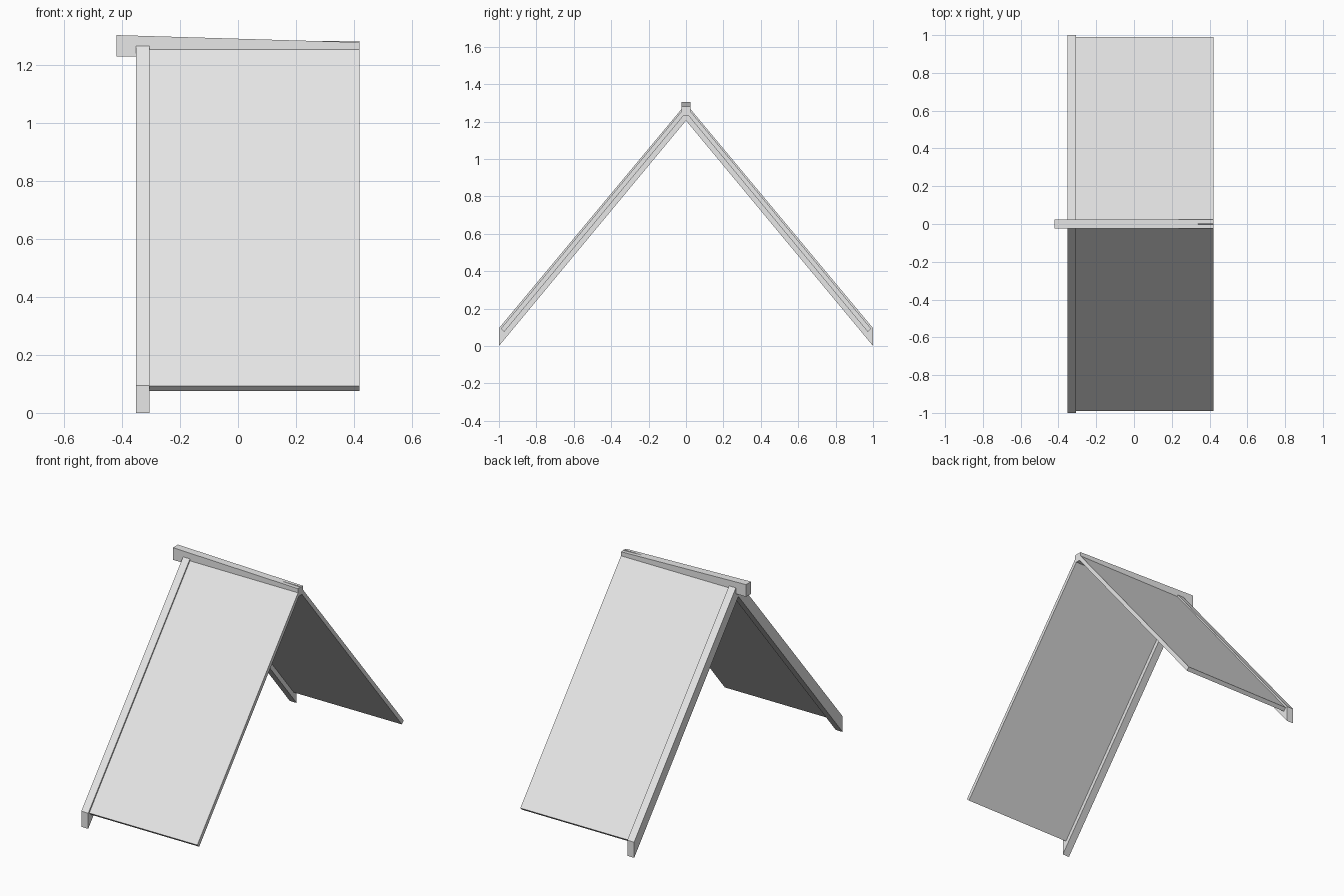
import bpy

cube = bpy.data.objects.get("Cube")
if cube:
    bpy.data.objects.remove(cube, do_unlink=True)

grey = bpy.data.materials.new("light grey")
grey.use_nodes = True
grey.diffuse_color = (0.8, 0.8, 0.8, 1)
grey.node_tree.nodes["Principled BSDF"].inputs["Base Color"].default_value = (0.8, 0.8, 0.8, 1)


def prism(name, near, far):
    """Solid between two matching outlines."""
    n = len(near)
    faces = [tuple(range(n))[::-1], tuple(range(n, 2 * n))]
    faces += [(i, (i + 1) % n, n + (i + 1) % n, n + i) for i in range(n)]
    mesh = bpy.data.meshes.new(name)
    mesh.from_pydata(near + far, [], faces)
    mesh.materials.append(grey)
    obj = bpy.data.objects.new(name, mesh)
    bpy.context.collection.objects.link(obj)
    # Consistent outward normals
    bpy.context.view_layer.objects.active = obj
    obj.select_set(True)
    bpy.ops.object.mode_set(mode='EDIT')
    bpy.ops.mesh.select_all(action='SELECT')
    bpy.ops.mesh.normals_make_consistent(inside=False)
    bpy.ops.object.mode_set(mode='OBJECT')
    obj.select_set(False)


def along_x(name, outline, x0, x1):
    prism(name, [(x0, y, z) for y, z in outline], [(x1, y, z) for y, z in outline])


# Gable board: one chevron with upright cut feet
along_x("gable_board",
        [(-1, 0), (-1, 0.095), (0, 1.295), (1, 0.095), (1, 0), (0, 1.205)],
        -0.352, -0.306)

# Sloping roof panels, square cut at the eaves
for side, label in ((-1, "front"), (1, "back")):
    panel = [(0, 1.283), (0.99, 0.092), (0.972, 0.075), (0, 1.247)]
    along_x(label + "_roof_panel", [(side * y, z) for y, z in panel], -0.306, 0.42)

# Ridge beam, tapering away from the gable
side_profile = [(-0.42, 1.23), (0.42, 1.23), (0.42, 1.279), (-0.42, 1.304)]
prism("ridge_beam",
      [(x, -0.024, z) for x, z in side_profile],
      [(x, 0.024, z) for x, z in side_profile])
